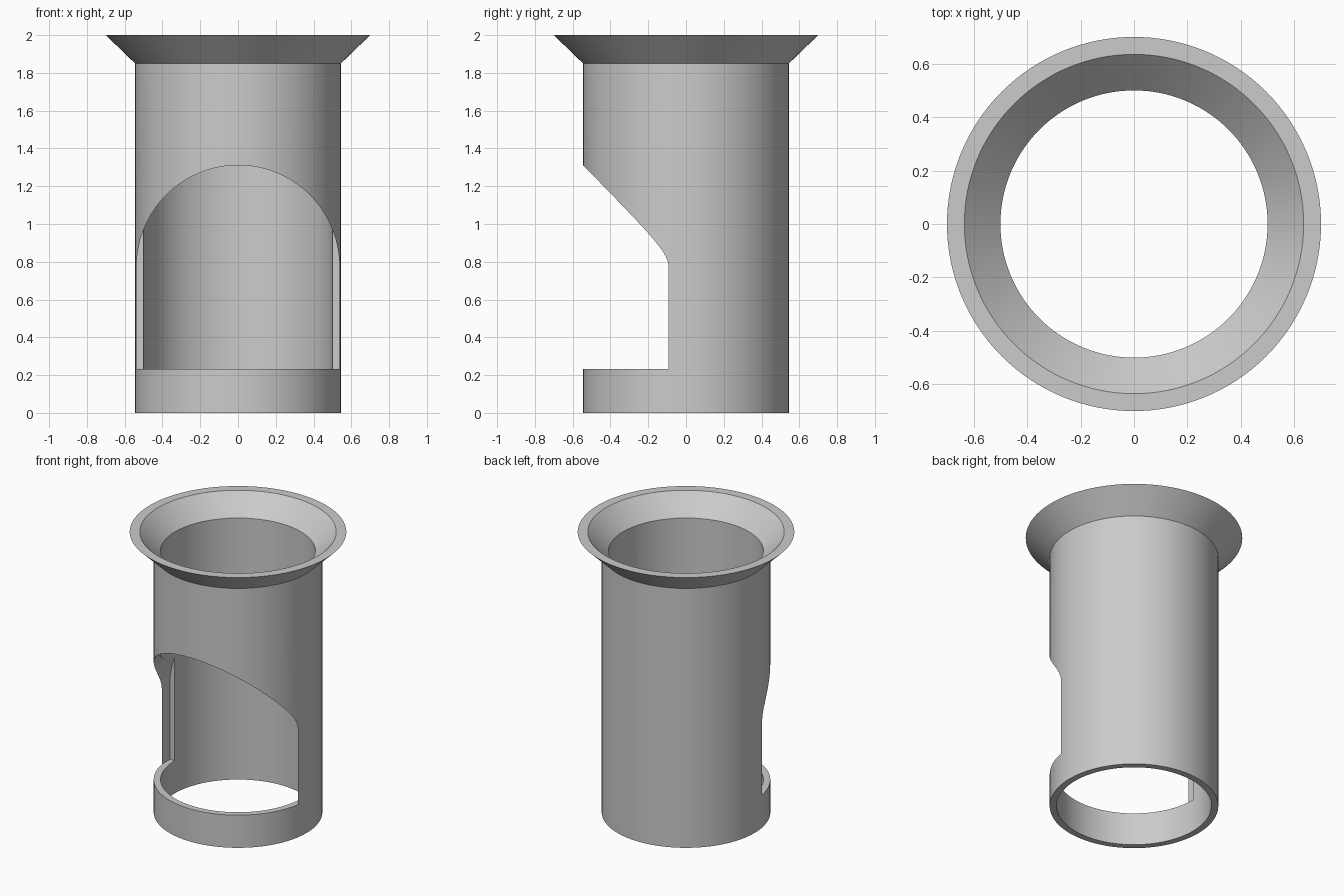
import bpy, bmesh, math

cube = bpy.data.objects.get("Cube")
if cube:
    bpy.data.objects.remove(cube, do_unlink=True)

SIDES = 128
ARCH_STEPS = 64

# Plain grey material
grey = bpy.data.materials.new("light_grey")
grey.use_nodes = True
colour = (0.6, 0.6, 0.6, 1)
grey.diffuse_color = colour
grey.node_tree.nodes["Principled BSDF"].inputs["Base Color"].default_value = colour


def make_object(name, bm):
    bmesh.ops.recalc_face_normals(bm, faces=bm.faces)
    mesh = bpy.data.meshes.new(name)
    bm.to_mesh(mesh)
    bm.free()
    obj = bpy.data.objects.new(name, mesh)
    bpy.context.collection.objects.link(obj)
    mesh.materials.append(grey)
    return obj


def revolve(name, profile):
    """Revolve a closed (radius, height) profile around z."""
    bm = bmesh.new()
    rings = []
    for i in range(SIDES):
        a = math.tau * i / SIDES
        rings.append([bm.verts.new((r * math.cos(a), r * math.sin(a), z)) for r, z in profile])
    n = len(profile)
    for i in range(SIDES):
        here, there = rings[i], rings[(i + 1) % SIDES]
        for j in range(n):
            k = (j + 1) % n
            bm.faces.new((here[j], there[j], there[k], here[k]))
    return make_object(name, bm)


# Tube with flared rim, one closed wall section
tube = revolve("flared_tube", [(0.545, 0), (0.545, 1.85), (0.70, 2), (0.635, 2),
                               (0.50, 1.865), (0.50, 0)])

# Arched cutter covering the front half
half, base, spring = 0.537, 0.233, 0.774
outline = [(-half, base), (half, base)]
for i in range(ARCH_STEPS + 1):
    a = math.pi * i / ARCH_STEPS
    outline.append((half * math.cos(a), spring + half * math.sin(a)))
bm = bmesh.new()
face = bm.faces.new([bm.verts.new((x, -1, z)) for x, z in outline])
extruded = bmesh.ops.extrude_face_region(bm, geom=[face])["geom"]
bmesh.ops.translate(bm, vec=(0, 1, 0),
                    verts=[v for v in extruded if isinstance(v, bmesh.types.BMVert)])
cutter = make_object("arch_cutter", bm)
cutter.hide_render = True

# Cut the front opening
cut = tube.modifiers.new("front_opening", "BOOLEAN")
cut.operation = "DIFFERENCE"
cut.solver = "EXACT"
cut.object = cutter
bpy.ops.object.select_all(action="DESELECT")
tube.select_set(True)
bpy.context.view_layer.objects.active = tube
bpy.ops.object.modifier_apply(modifier=cut.name)
bpy.data.objects.remove(cutter, do_unlink=True)

# Smooth round walls, crisp rims
bpy.ops.object.shade_smooth_by_angle(angle=math.radians(30))
